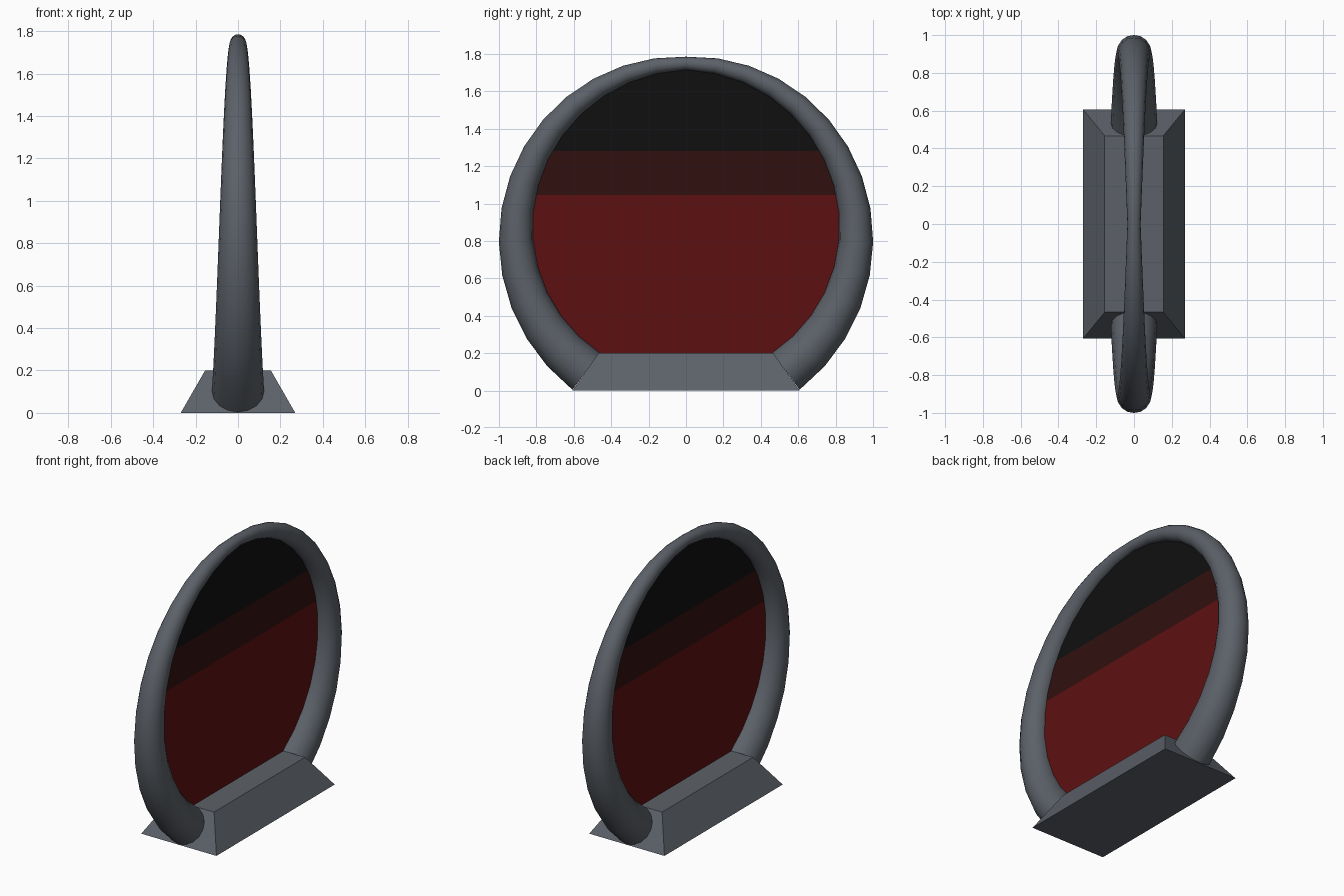
import bpy, bmesh, math
from mathutils import Vector

if "Cube" in bpy.data.objects:
    bpy.data.objects.remove(bpy.data.objects["Cube"])

CENTRE_Z, RADIUS = 0.84, 0.91      # ring centreline
END = math.radians(144)            # ring stops here on each side, measured from the top


def material(name, r, g, b):
    m = bpy.data.materials.new(name)
    m.diffuse_color = (r, g, b, 1)
    m.use_nodes = True
    m.node_tree.nodes["Principled BSDF"].inputs["Base Color"].default_value = m.diffuse_color
    return m


grey = material("slate_grey", 0.107, 0.12, 0.14)
red = material("dark_red", 0.108, 0.005, 0.005)
maroon = material("deep_maroon", 0.031, 0.005, 0.005)
black = material("black", 0.005, 0.005, 0.005)


def add_object(name, bm, mats):
    bmesh.ops.recalc_face_normals(bm, faces=bm.faces)
    mesh = bpy.data.meshes.new(name)
    bm.to_mesh(mesh)
    bm.free()
    for m in mats:
        mesh.materials.append(m)
    obj = bpy.data.objects.new(name, mesh)
    bpy.context.collection.objects.link(obj)
    return obj


# Tapered open ring: thin at the top, thick at both feet
def build_ring(segments=28, sides=16):
    bm = bmesh.new()
    loops = []
    for i in range(segments + 1):
        t = -END + 2 * END * i / segments
        out = Vector((0, math.sin(t), math.cos(t)))
        centre = Vector((0, 0, CENTRE_Z)) + out * RADIUS
        r = 0.035 + 0.088 * abs(t) / END
        loop = []
        for j in range(sides):
            a = 2 * math.pi * j / sides
            loop.append(bm.verts.new(centre + out * r * math.cos(a) + Vector((r * math.sin(a), 0, 0))))
        loops.append(loop)
    for a, b in zip(loops, loops[1:]):
        for j in range(sides):
            k = (j + 1) % sides
            bm.faces.new((a[j], a[k], b[k], b[j]))
    bm.faces.new(loops[0])
    bm.faces.new(loops[-1])
    ring = add_object("ring_frame", bm, [grey])
    bpy.context.view_layer.objects.active = ring
    ring.select_set(True)
    bpy.ops.object.shade_smooth_by_angle(angle=math.radians(40))
    ring.select_set(False)


# Base block with four sloping sides
def build_base():
    bm = bmesh.new()
    bmesh.ops.create_cube(bm, size=2)
    for v in bm.verts:
        top = v.co.z > 0
        hx, hy = (0.155, 0.467) if top else (0.27, 0.607)
        v.co = (v.co.x * hx, v.co.y * hy, 0.2 if top else 0)
    add_object("base", bm, [grey])


# Flat panel inside the ring, cut into three colour bands
def build_panel():
    bm = bmesh.new()
    n = 64
    bm.faces.new([bm.verts.new((0, RADIUS * math.sin(2 * math.pi * i / n),
                                CENTRE_Z + RADIUS * math.cos(2 * math.pi * i / n))) for i in range(n)])
    for z in (0.12, 1.045, 1.28):
        bmesh.ops.bisect_plane(bm, geom=bm.verts[:] + bm.edges[:] + bm.faces[:],
                               plane_co=(0, 0, z), plane_no=(0, 0, 1), clear_inner=(z < 0.2))
    for f in bm.faces:
        z = f.calc_center_median().z
        z = (min(v.co.z for v in f.verts) + max(v.co.z for v in f.verts)) / 2
        f.material_index = 0 if z < 1.045 else 1 if z < 1.28 else 2
    add_object("banded_panel", bm, [red, maroon, black])


build_ring()
build_base()
build_panel()
